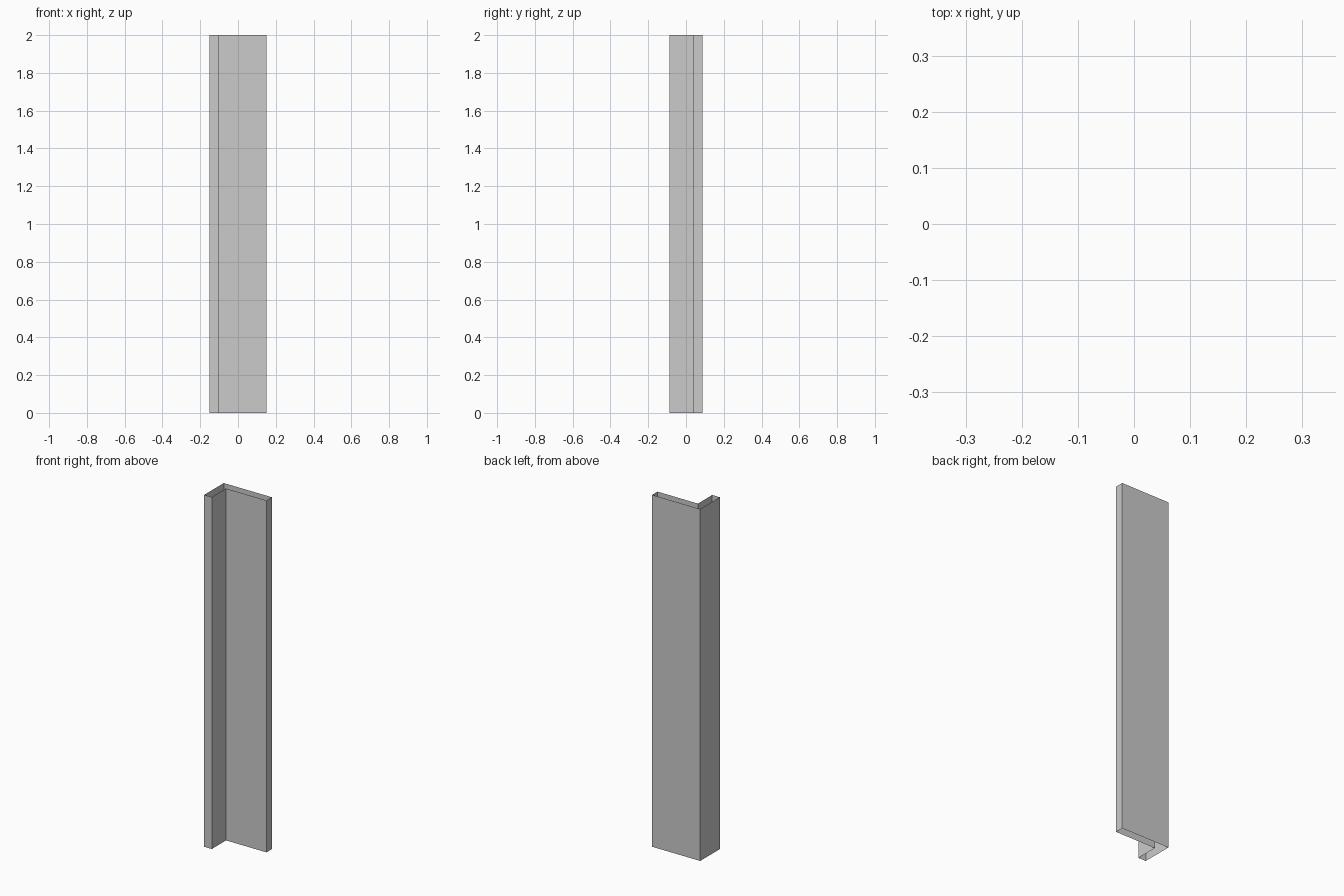
import bpy
import bmesh

if "Cube" in bpy.data.objects:
    bpy.data.objects.remove(bpy.data.objects["Cube"])

# L-shaped post: six flat walls, open at top and bottom
X, Y, T, HEIGHT = 0.151, 0.088, 0.048, 2.0
profile = [(-X, -Y), (-X + T, -Y), (-X + T, Y - T), (X, Y - T), (X, Y), (-X, Y)]

bm = bmesh.new()
bottom = [bm.verts.new((x, y, 0)) for x, y in profile]
top = [bm.verts.new((x, y, HEIGHT)) for x, y in profile]
for i in range(len(profile)):
    j = (i + 1) % len(profile)
    bm.faces.new((bottom[i], bottom[j], top[j], top[i]))

mesh = bpy.data.meshes.new("corner_post")
bm.to_mesh(mesh)
bm.free()
bpy.context.collection.objects.link(bpy.data.objects.new("corner_post", mesh))
